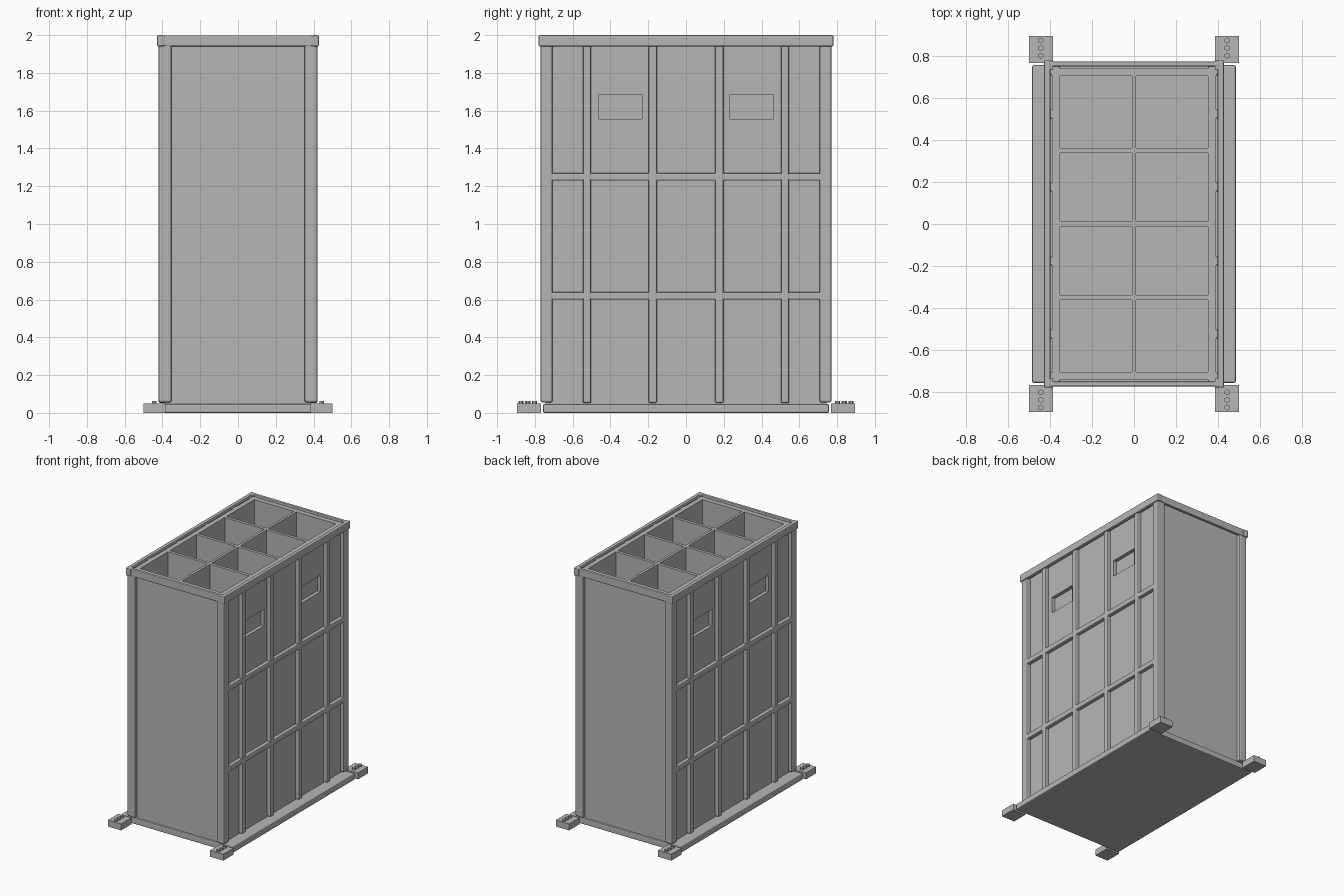
import bpy, bmesh, math
from mathutils import Matrix

if "Cube" in bpy.data.objects:
    bpy.data.objects.remove(bpy.data.objects["Cube"])

grey = bpy.data.materials.new("plain grey")
grey.diffuse_color = (0.47, 0.47, 0.47, 1)
grey.use_nodes = True
grey.node_tree.nodes["Principled BSDF"].inputs["Base Color"].default_value = grey.diffuse_color


def add_object(name, bm, bevel=0.0):
    mesh = bpy.data.meshes.new(name)
    bm.to_mesh(mesh)
    bm.free()
    mesh.materials.append(grey)
    ob = bpy.data.objects.new(name, mesh)
    bpy.context.collection.objects.link(ob)
    if bevel:
        m = ob.modifiers.new("edge rounding", 'BEVEL')
        m.width, m.segments = bevel, 2
    return ob


def box(name, x, y, z, bevel=0.0):
    """Box between the two limits given for each axis."""
    bm = bmesh.new()
    bmesh.ops.create_cube(bm, size=1)
    for v in bm.verts:
        v.co = [r[0] if c < 0 else r[1] for c, r in zip(v.co, (x, y, z))]
    return add_object(name, bm, bevel)


def span(s, a, b):
    return sorted((s * a, s * b))


TOP = 1.985

# Base slab and bin floor
box("base", (-0.485, 0.485), (-0.757, 0.757), (0, 0.048), 0.008)
box("bin_floor", (-0.352, 0.352), (-0.706, 0.706), (0.046, 0.08))

# Long side walls with two recessed label pockets each
for s in (-1, 1):
    wall = box("side_wall", span(s, 0.352, 0.39), (-0.743, 0.743), (0.046, TOP))
    for yc in (-0.348, 0.348):
        cutter = box("pocket_cutter", span(s, 0.362, 0.45),
                     (yc - 0.115, yc + 0.115), (1.555, 1.685))
        cutter.hide_render = True
        m = wall.modifiers.new("pocket", 'BOOLEAN')
        m.operation, m.solver, m.object = 'DIFFERENCE', 'EXACT', cutter
        bpy.context.view_layer.objects.active = wall
        bpy.ops.object.modifier_apply(modifier=m.name)
        bpy.data.objects.remove(cutter)

# Short end walls
for s in (-1, 1):
    box("end_wall", (-0.352, 0.352), span(s, 0.706, 0.743), (0.046, TOP))

# Dividers making eight compartments
box("long_divider", (-0.01, 0.01), (-0.706, 0.706), (0.08, TOP))
for y in (-0.351, 0.0, 0.351):
    for s in (-1, 1):
        box("cross_divider", span(s, 0.01, 0.352), (y - 0.012, y + 0.012), (0.08, TOP))

# Corner posts
for sx in (-1, 1):
    for sy in (-1, 1):
        box("corner_post", span(sx, 0.353, 0.42), span(sy, 0.707, 0.77),
            (0.055, TOP - 0.001), 0.01)

# Ribs on the long sides
for s in (-1, 1):
    for y in (-0.524, -0.176, 0.176, 0.524):
        box("upright_rib", span(s, 0.38, 0.42), (y - 0.022, y + 0.022),
            (0.052, TOP - 0.002), 0.008)
    for z in (0.62, 1.25):
        box("level_rib", span(s, 0.38, 0.418), (-0.73, 0.73),
            (z - 0.021, z + 0.021), 0.008)

# Top rim rails
for s in (-1, 1):
    box("side_rim", span(s, 0.398, 0.428), (-0.78, 0.78), (1.94, 2.0), 0.007)
    box("end_rim", (-0.41, 0.41), span(s, 0.751, 0.774), (1.941, 1.999), 0.006)
    for sy in (-1, 1):
        box("rim_corner", span(s, 0.385, 0.426), span(sy, 0.735, 0.779),
            (1.942, 1.998), 0.006)

# Feet with three hexagonal bolts each
for sx in (-1, 1):
    for sy in (-1, 1):
        box("foot", span(sx, 0.385, 0.5), span(sy, 0.768, 0.895), (0, 0.05))
        for y in (0.802, 0.838, 0.874):
            bm = bmesh.new()
            bmesh.ops.create_cone(
                bm, cap_ends=True, segments=6, radius1=0.014, radius2=0.014,
                depth=0.02, matrix=Matrix.Translation((sx * 0.444, sy * y, 0.054)))
            add_object("foot_bolt", bm)
